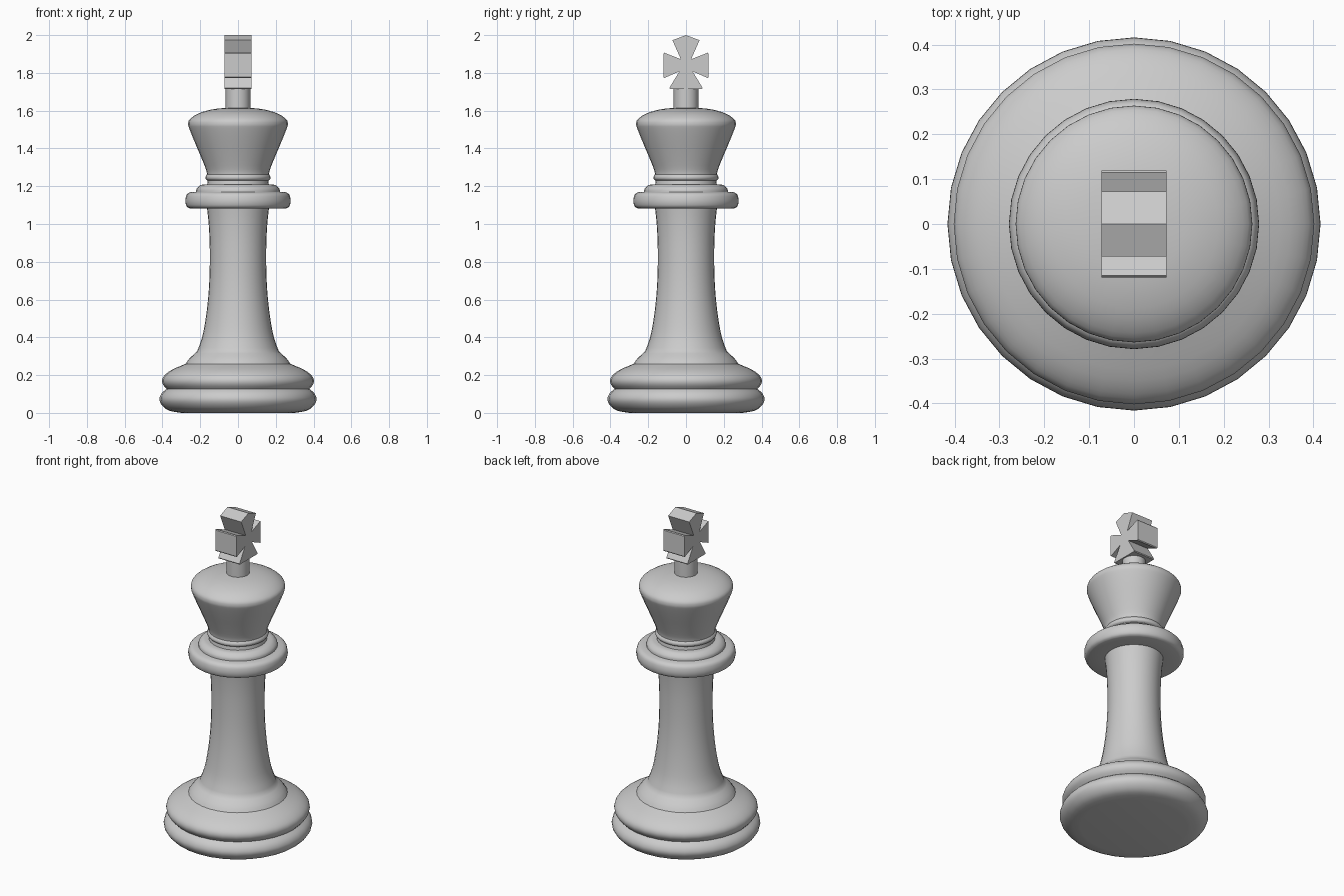
import bpy, bmesh, math

if "Cube" in bpy.data.objects:
    bpy.data.objects.remove(bpy.data.objects["Cube"])

SIDES = 32


def finish(name, bm, angle=40):
    bmesh.ops.remove_doubles(bm, verts=bm.verts, dist=1e-5)
    bmesh.ops.recalc_face_normals(bm, faces=bm.faces)
    mesh = bpy.data.meshes.new(name)
    bm.to_mesh(mesh)
    bm.free()
    obj = bpy.data.objects.new(name, mesh)
    bpy.context.collection.objects.link(obj)
    bpy.ops.object.select_all(action='DESELECT')
    obj.select_set(True)
    bpy.context.view_layer.objects.active = obj
    bpy.ops.object.shade_smooth_by_angle(angle=math.radians(angle))
    return obj


def smooth_path(pts, steps=3):
    """Catmull-Rom curve through the profile points."""
    out = []
    for i in range(len(pts) - 1):
        a, b = pts[max(i - 1, 0)], pts[i]
        c, d = pts[i + 1], pts[min(i + 2, len(pts) - 1)]
        for s in range(steps):
            t = s / steps
            out.append(tuple(0.5 * (2 * q + (r - p) * t
                             + (2 * p - 5 * q + 4 * r - u) * t * t
                             + (3 * q - p - 3 * r + u) * t ** 3)
                             for p, q, r, u in zip(a, b, c, d)))
    return out + [pts[-1]]


def lathe(name, *sections):
    """Spin (radius, height) curves; sections meet at crisp edges."""
    bm = bmesh.new()
    for sec in sections:
        path = smooth_path(sec) if len(sec) > 2 else sec
        rings = []
        for r, z in path:
            rings.append([bm.verts.new((r * math.cos(a), r * math.sin(a), z))
                          for a in (2 * math.pi * k / SIDES for k in range(SIDES))]
                         if r > 1e-4 else [bm.verts.new((0, 0, z))] * SIDES)
        for lo, hi in zip(rings, rings[1:]):
            for k in range(SIDES):
                n = (k + 1) % SIDES
                corners = list(dict.fromkeys((lo[k], lo[n], hi[n], hi[k])))
                bm.faces.new(corners)
    return finish(name, bm)


# Two rounded base rings
lathe("base_lower_ring",
      [(0, 0.005), (0.30, 0.0)],
      [(0.30, 0.0), (0.365, 0.012), (0.40, 0.037), (0.416, 0.07),
       (0.405, 0.103), (0.378, 0.127)])
lathe("base_upper_ring",
      [(0.378, 0.127), (0.396, 0.148), (0.402, 0.172), (0.39, 0.198),
       (0.35, 0.228), (0.277, 0.26)])

# Foot moulding and tapering column
lathe("column",
      [(0.277, 0.26), (0.258, 0.287), (0.217, 0.325)],
      [(0.217, 0.325), (0.19, 0.40), (0.171, 0.50), (0.157, 0.62),
       (0.150, 0.75), (0.150, 0.90), (0.156, 1.01), (0.164, 1.083)])

# Collar: wide ring with a smaller ring on top
lathe("collar",
      [(0.164, 1.083), (0.255, 1.083)],
      [(0.255, 1.083), (0.272, 1.093), (0.279, 1.122), (0.272, 1.155),
       (0.253, 1.168)],
      [(0.253, 1.168), (0.222, 1.17)],
      [(0.222, 1.17), (0.218, 1.188), (0.195, 1.207), (0.163, 1.21)],
      [(0.163, 1.21), (0.160, 1.23)])

# Head: neck bead, flared crown and domed top
lathe("head",
      [(0.160, 1.23), (0.170, 1.237), (0.172, 1.25), (0.164, 1.263)],
      [(0.164, 1.263), (0.170, 1.29), (0.198, 1.36), (0.232, 1.44),
       (0.258, 1.505), (0.264, 1.53), (0.255, 1.555), (0.21, 1.585),
       (0.14, 1.606), (0.065, 1.615)])

# Stem under the cross
lathe("cross_stem", [(0.065, 1.615), (0.065, 1.715)], [(0.065, 1.715), (0, 1.715)])

# Flared cross, outline in the y-z plane
half = [(0.0, 2.0), (0.072, 1.973), (0.027, 1.872), (0.115, 1.907),
        (0.119, 1.902), (0.119, 1.778), (0.115, 1.773), (0.035, 1.808),
        (0.088, 1.720), (0.085, 1.715)]
outline = half + [(-y, z) for y, z in reversed(half[1:])]
bm = bmesh.new()
face = bm.faces.new([bm.verts.new((-0.072, y, z)) for y, z in outline])
ext = bmesh.ops.extrude_face_region(bm, geom=[face])
bmesh.ops.translate(bm, vec=(0.144, 0, 0),
                    verts=[v for v in ext["geom"] if isinstance(v, bmesh.types.BMVert)])
finish("cross", bm, 20)
